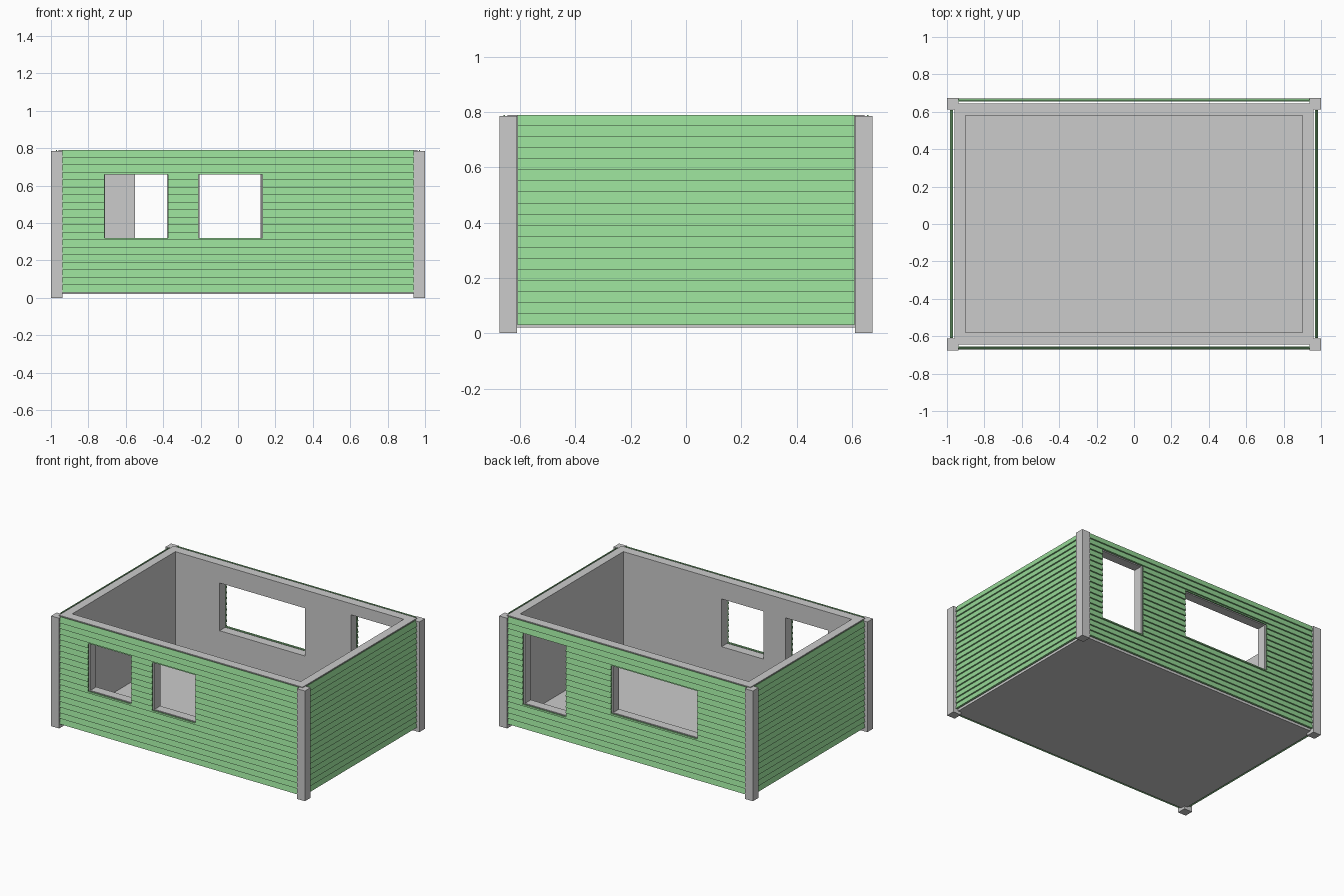
import bpy, bmesh
from mathutils import Matrix
from math import pi

if "Cube" in bpy.data.objects:
    bpy.data.objects.remove(bpy.data.objects["Cube"])

green = bpy.data.materials.new("green_paint")
green.diffuse_color = (0.30, 0.68, 0.30, 1)
green.use_nodes = True
green.node_tree.nodes["Principled BSDF"].inputs["Base Color"].default_value = green.diffuse_color

# Openings: x0, x1, z0, z1
FRONT = [(-0.715, -0.375, 0.32, 0.66), (-0.21, 0.13, 0.32, 0.66)]
BACK = [(-0.555, 0.125, 0.32, 0.66), (0.48, 0.82, 0.20, 0.71)]


def add_box(bm, x0, x1, y0, y1, z0, z1):
    m = Matrix.Translation(((x0 + x1) / 2, (y0 + y1) / 2, (z0 + z1) / 2))
    m = m @ Matrix.Diagonal((x1 - x0, y1 - y0, z1 - z0, 1))
    bmesh.ops.create_cube(bm, size=1, matrix=m)


def make_object(name, bm, mat=None):
    bmesh.ops.recalc_face_normals(bm, faces=bm.faces)
    mesh = bpy.data.meshes.new(name)
    bm.to_mesh(mesh)
    bm.free()
    ob = bpy.data.objects.new(name, mesh)
    bpy.context.collection.objects.link(ob)
    if mat:
        mesh.materials.append(mat)
    return ob


def boxes(name, items):
    bm = bmesh.new()
    for b in items:
        add_box(bm, *b)
    return make_object(name, bm)


def cut(ob, items):
    cutter = boxes("cutter", items)
    cutter.hide_render = True
    mod = ob.modifiers.new("openings", 'BOOLEAN')
    mod.operation, mod.solver, mod.object = 'DIFFERENCE', 'EXACT', cutter
    bpy.context.view_layer.objects.active = ob
    bpy.ops.object.modifier_apply(modifier=mod.name)
    bpy.data.objects.remove(cutter)


# Inner shell: block hollowed from above, leaving a floor and four walls
shell = boxes("wall_shell", [(-0.96, 0.96, -0.645, 0.645, 0.02, 0.79)])
cut(shell, [(-0.90, 0.90, -0.58, 0.58, 0.05, 1)])
cut(shell, [(a + .004, b - .004, -0.7, -0.5, c, d) for a, b, c, d in FRONT] +
           [(a + .004, b - .004, 0.5, 0.7, c, d) for a, b, c, d in BACK])


# Lapped board siding: sawtooth profile swept along the wall
def siding(name, half, dist, turn, boards=19, z0=0.03, pitch=0.04):
    prof = [(-dist + 0.015, z0)]
    for i in range(boards):
        prof += [(-dist, z0 + i * pitch), (-dist + 0.010, z0 + (i + 1) * pitch)]
    prof.append((-dist + 0.015, z0 + boards * pitch))
    bm = bmesh.new()
    face = bm.faces.new([bm.verts.new((-half, y, z)) for y, z in prof])
    ext = bmesh.ops.extrude_face_region(bm, geom=[face], use_keep_orig=True)
    moved = [v for v in ext["geom"] if isinstance(v, bmesh.types.BMVert)]
    bmesh.ops.translate(bm, verts=moved, vec=(2 * half, 0, 0))
    bmesh.ops.rotate(bm, verts=bm.verts, cent=(0, 0, 0), matrix=Matrix.Rotation(turn, 3, 'Z'))
    return make_object(name, bm, green)


front = siding("front_siding", 0.94, 0.67, 0)
back = siding("back_siding", 0.94, 0.67, pi)
siding("right_siding", 0.61, 0.983, pi / 2)
siding("left_siding", 0.61, 0.983, -pi / 2)
cut(front, [(a, b, -0.8, -0.5, c, d) for a, b, c, d in FRONT])
cut(back, [(a, b, 0.5, 0.8, c, d) for a, b, c, d in BACK])

# Corner posts
for side, sx in (("left", -1), ("right", 1)):
    for end, sy in (("front", -1), ("back", 1)):
        xs, ys = sorted((sx * 0.937, sx)), sorted((sy * 0.612, sy * 0.675))
        boxes(f"{end}_{side}_post", [(*xs, *ys, 0, 0.785)])
